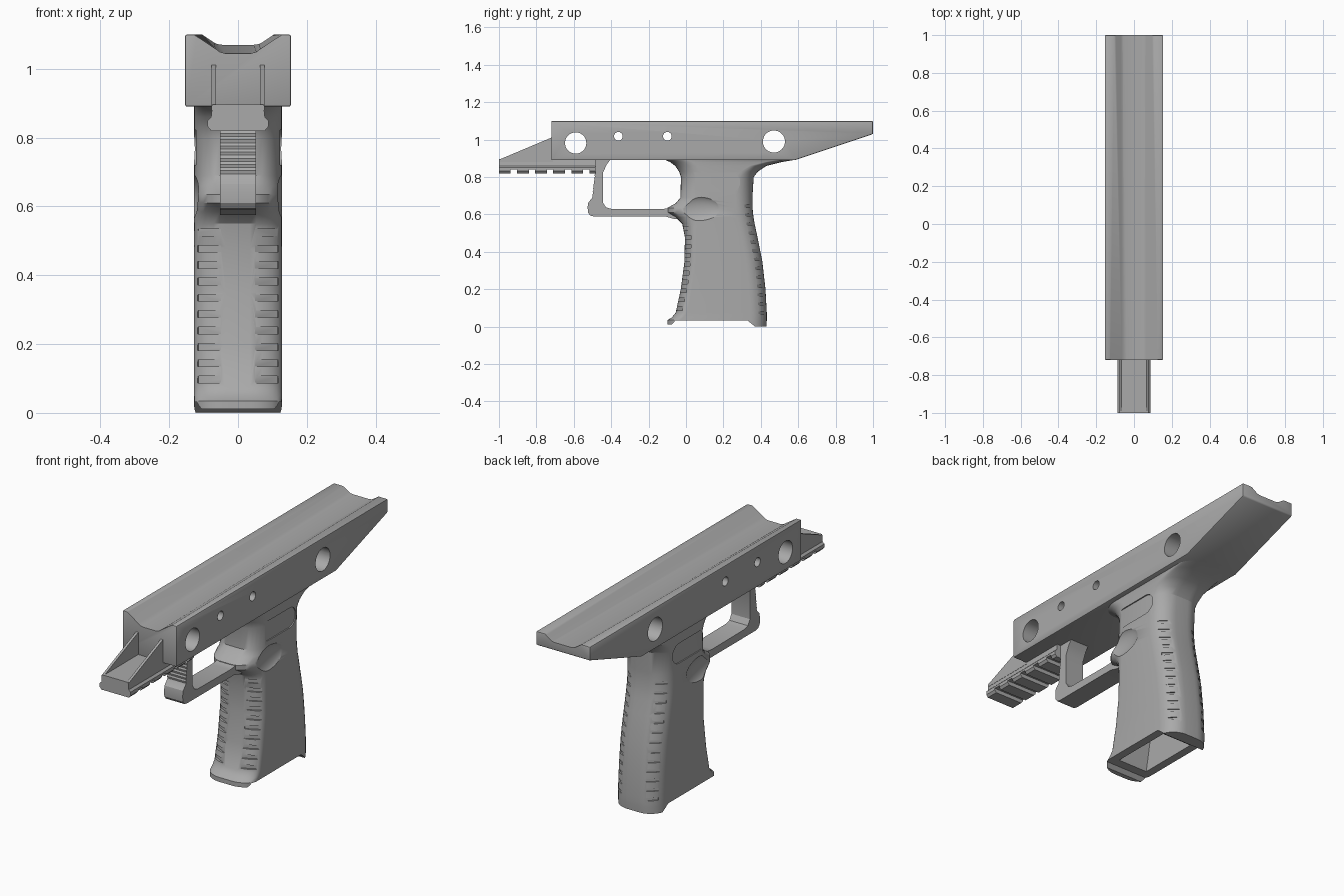
import bpy, bmesh, math
from mathutils import Vector, Matrix

old = bpy.data.objects.get("Cube")
if old:
    bpy.data.objects.remove(old, do_unlink=True)

grey = bpy.data.materials.new("plain grey")
grey.use_nodes = True
grey.diffuse_color = (0.4, 0.4, 0.4, 1)
grey.node_tree.nodes["Principled BSDF"].inputs["Base Color"].default_value = (0.4, 0.4, 0.4, 1)


def finish(name, bm):
    bmesh.ops.recalc_face_normals(bm, faces=bm.faces)
    mesh = bpy.data.meshes.new(name)
    bm.to_mesh(mesh)
    bm.free()
    mesh.materials.append(grey)
    obj = bpy.data.objects.new(name, mesh)
    bpy.context.collection.objects.link(obj)
    return obj


def loft(name, rings):
    """Skin a list of equal-length rings and cap both ends."""
    bm = bmesh.new()
    loops = [[bm.verts.new(p) for p in ring] for ring in rings]
    n = len(loops[0])
    for a, b in zip(loops, loops[1:]):
        for i in range(n):
            j = (i + 1) % n
            bm.faces.new((a[i], a[j], b[j], b[i]))
    bm.faces.new(loops[0])
    bm.faces.new(loops[-1][::-1])
    return finish(name, bm)


def side_prism(name, pts, x0, x1):
    return loft(name, [[(x, y, z) for y, z in pts] for x in (x0, x1)])


def select(obj):
    bpy.ops.object.select_all(action='DESELECT')
    obj.select_set(True)
    bpy.context.view_layer.objects.active = obj


def apply(obj, kind, **settings):
    select(obj)
    mod = obj.modifiers.new(kind.lower(), kind)
    for key, value in settings.items():
        setattr(mod, key, value)
    bpy.ops.object.modifier_apply(modifier=mod.name)


def cut(obj, cutter):
    apply(obj, 'BOOLEAN', operation='DIFFERENCE', solver='EXACT', object=cutter)
    bpy.data.objects.remove(cutter, do_unlink=True)


def bevel(obj, width, segments=2):
    apply(obj, 'BEVEL', width=width, segments=segments, limit_method='ANGLE',
          angle_limit=math.radians(40))


def smooth(obj, angle=35):
    select(obj)
    bpy.ops.object.shade_smooth_by_angle(angle=math.radians(angle))


def boxes(name, items):
    """Several boxes in one mesh: (centre, size, turn about z)."""
    bm = bmesh.new()
    for centre, size, turn in items:
        m = (Matrix.Translation(centre) @ Matrix.Rotation(turn, 4, 'Z')
             @ Matrix.Diagonal((*size, 1)))
        bmesh.ops.create_cube(bm, size=1, matrix=m)
    return finish(name, bm)


# Receiver with a tapering trough and cross holes
receiver = side_prism("receiver", [(-0.72, 0.89), (-0.72, 1.1), (1, 1.1),
                                   (1, 1.03), (0.58, 0.89)], -0.154, 0.154)
bevel(receiver, 0.006)


def trough_ring(y, half):
    right = [(x, y, z) for x, z in half]
    return right + [(-x, y, z) for x, y, z in reversed(right)]


cut(receiver, loft("trough_cutter", [
    trough_ring(-0.73, [(0.129, 1.2), (0.129, 1.1), (0.065, 1.058), (0.053, 1.049), (0.038, 1.045)]),
    trough_ring(1.01, [(0.105, 1.2), (0.105, 1.1), (0.07, 1.077), (0.06, 1.072), (0.045, 1.07)])]))

for y, z, r in ((-0.59, 0.982, 0.057), (0.47, 0.99, 0.059),
                (-0.362, 1.018, 0.023), (-0.1, 1.018, 0.023)):
    ring = [(y + r * math.cos(a * math.tau / 40), z + r * math.sin(a * math.tau / 40))
            for a in range(40)]
    cut(receiver, side_prism("hole_cutter", ring, -0.3, 0.3))
smooth(receiver)

# Accessory rail with cross slots underneath
rail_half = [(0.074, 0.897), (0.078, 0.86), (0.088, 0.85), (0.088, 0.832), (0.078, 0.82)]
rail = loft("rail", [trough_ring(y, rail_half) for y in (-1, -0.485)])
cut(rail, boxes("slot_cutter", [((0, -0.92 + i * 0.0965, 0.81), (0.3, 0.034, 0.06), 0)
                                for i in range(5)]))
smooth(rail, 20)

# Two sloped gussets tying the rail to the receiver
for s, label in ((1, "left"), (-1, "right")):
    side_prism(label + "_gusset", [(-1, 0.88), (-1, 0.893), (-0.71, 1.015), (-0.71, 0.88)],
               s * 0.064, s * 0.077)

# Trigger guard with a finely ribbed front
ribs = [(-0.487 - 0.001 * i + (0.003 if i % 2 else 0), 0.83 - 0.009 * i) for i in range(17)]
guard_path = ([(-0.487, 0.9)] + ribs +
              [(-0.522, 0.665), (-0.526, 0.64), (-0.524, 0.61), (-0.512, 0.594), (-0.49, 0.589),
               (-0.11, 0.589), (-0.06, 0.575), (0.05, 0.575), (0.05, 0.65), (-0.07, 0.65),
               (-0.1, 0.632), (-0.14, 0.628), (-0.4, 0.63), (-0.428, 0.638), (-0.445, 0.665),
               (-0.445, 0.82), (-0.425, 0.865), (-0.4, 0.9)])
guard = side_prism("trigger_guard", guard_path, -0.053, 0.053)
smooth(guard, 30)

# Grip outline: height, front y, back y, front rounding
stations = [(0, -0.1, 0.43, 0.07), (0.035, -0.1, 0.432, 0.07), (0.05, -0.075, 0.432, 0.06),
            (0.075, -0.055, 0.432, 0.06), (0.2, -0.028, 0.425, 0.06), (0.35, -0.008, 0.408, 0.06),
            (0.48, -0.006, 0.382, 0.06), (0.55, -0.02, 0.367, 0.08), (0.585, -0.055, 0.361, 0.12),
            (0.61, -0.098, 0.358, 0.16), (0.635, -0.1, 0.356, 0.17), (0.66, -0.055, 0.355, 0.14),
            (0.69, -0.03, 0.355, 0.12), (0.8, -0.027, 0.362, 0.12), (0.83, -0.037, 0.385, 0.12),
            (0.86, -0.058, 0.43, 0.12), (0.88, -0.085, 0.51, 0.12), (0.895, -0.12, 0.6, 0.12)]
HALF, FLAT, BACK = 0.128, 0.035, 0.09
STEPS = 8


def grip_ring(z, yf, yb, r):
    half = []
    for k in range(STEPS + 1):
        a = k / STEPS * math.pi / 2
        half.append((FLAT + (HALF - FLAT) * math.sin(a), yf + r * (1 - math.cos(a))))
    for k in range(STEPS + 1):
        a = k / STEPS * math.pi / 2
        half.append((FLAT + (HALF - FLAT) * math.cos(a), yb - BACK * (1 - math.sin(a))))
    return [(x, y, z) for x, y in half] + [(-x, y, z) for x, y in reversed(half)]


def edge_at(z, column):
    for a, b in zip(stations, stations[1:]):
        if a[0] <= z <= b[0]:
            t = (z - a[0]) / (b[0] - a[0])
            return a[column] + t * (b[column] - a[column])


grip = loft("grip", [grip_ring(*s) for s in stations])

# Foot of the grip, then the open well
cut(grip, side_prism("foot_cutter", [(-0.2, -0.1), (-0.2, 0.012), (-0.075, 0.012), (-0.058, 0.032),
                                     (0.33, 0.032), (0.365, 0.004), (0.365, -0.1)], -0.3, 0.3))
cut(grip, side_prism("well_cutter", [(-0.015, -0.1), (0.32, -0.1), (0.32, 0.2), (0.29, 0.86),
                                     (0.05, 0.86), (0.04, 0.3), (-0.01, 0.03)], -0.085, 0.085))

# Finger grooves on the four rounded corners
grooves = []
for s in (1, -1):
    for i in range(10):
        z = 0.097 + i * 0.0475
        grooves.append(((s * 0.088, edge_at(z, 1) + 0.008, z), (0.075, 0.024, 0.02),
                        s * math.radians(28)))
    for i in range(13):
        z = 0.075 + i * 0.0475
        grooves.append(((s * 0.096, edge_at(z, 2) - 0.015, z), (0.065, 0.024, 0.014),
                        -s * math.radians(42)))
cut(grip, boxes("groove_cutter", grooves))

# Thumb scoops and shallow side panels
for s in (1, -1):
    bm = bmesh.new()
    bmesh.ops.create_uvsphere(bm, u_segments=40, v_segments=24, radius=1,
                              matrix=Matrix.Translation((s * 0.145, 0.065, 0.63))
                              @ Matrix.Diagonal((0.036, 0.132, 0.072, 1)))
    cut(grip, finish("scoop_cutter", bm))
    panel = [(0.035, 0.72), (0.035, 0.822)]
    panel += [(0.24 + 0.05 * math.sin(a * math.pi / 12), 0.771 + 0.051 * math.cos(a * math.pi / 12))
              for a in range(13)]
    cut(grip, side_prism("panel_cutter", panel, s * 0.122, s * 0.2))
smooth(grip, 32)
